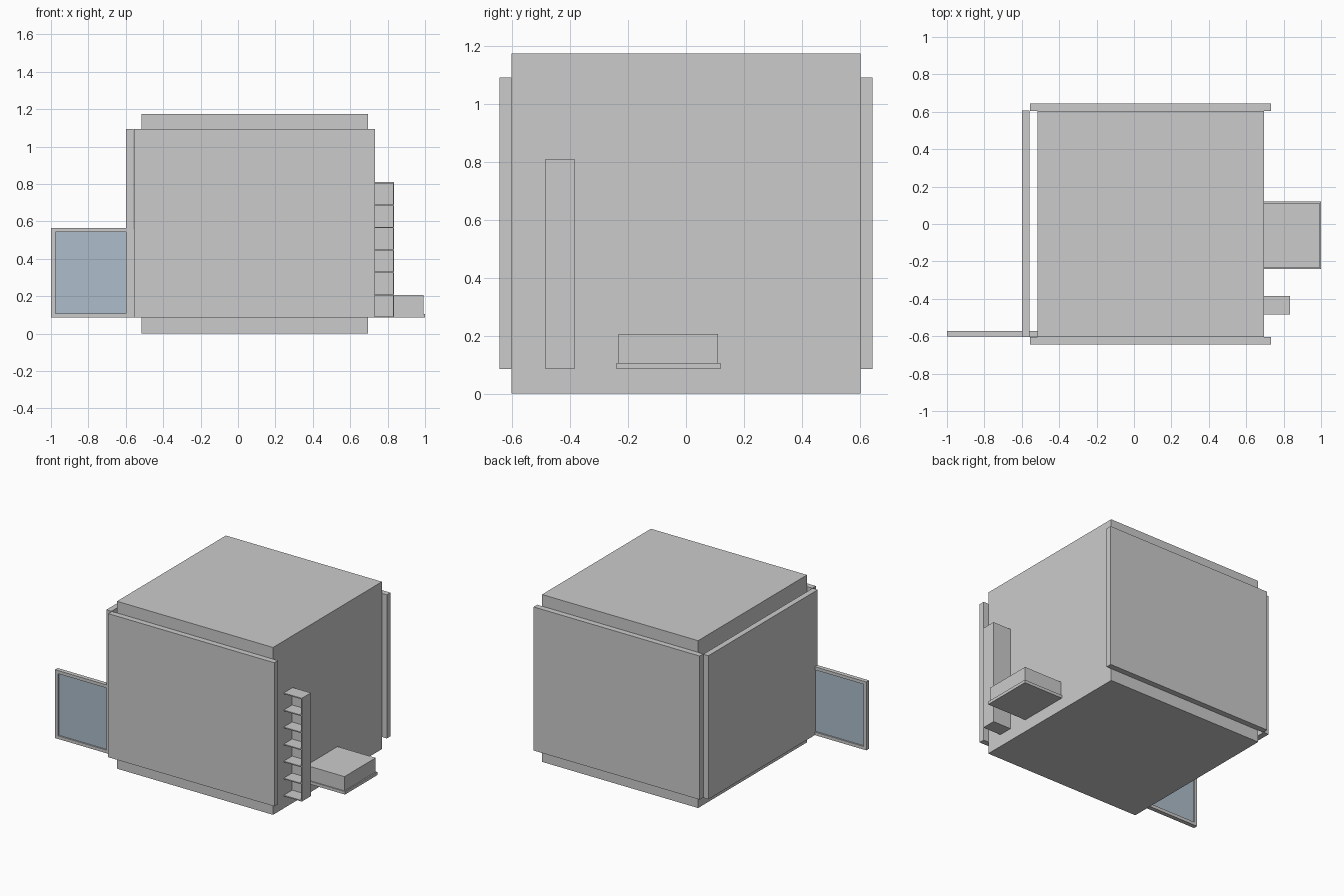
import bpy

if "Cube" in bpy.data.objects:
    bpy.data.objects.remove(bpy.data.objects["Cube"])


def material(name, rgb):
    m = bpy.data.materials.new(name)
    m.diffuse_color = (*rgb, 1)
    m.use_nodes = True
    m.node_tree.nodes["Principled BSDF"].inputs["Base Color"].default_value = m.diffuse_color
    return m


grey = material("light_grey", (0.6, 0.6, 0.6))
glass = material("blue_glass", (0.42, 0.51, 0.6))


def box(name, x, y, z, mat=grey):
    """Axis-aligned block from (min, max) pairs."""
    bpy.ops.mesh.primitive_cube_add(size=1, location=[sum(r) / 2 for r in (x, y, z)])
    ob = bpy.context.object
    ob.name = name
    ob.scale = [r[1] - r[0] for r in (x, y, z)]
    bpy.ops.object.transform_apply(location=False, rotation=False, scale=True)
    ob.data.materials.append(mat)
    return ob


# Main body and the panels standing around it
box("main_body", (-0.517, 0.695), (-0.604, 0.604), (0, 1.175))
box("front_panel", (-0.557, 0.733), (-0.644, -0.604), (0.085, 1.093))
box("back_panel", (-0.557, 0.733), (0.604, 0.644), (0.085, 1.093))
box("left_panel", (-0.6, -0.56), (-0.604, 0.608), (0.085, 1.093))

# Window leaf reaching out from the left side
wy = (-0.602, -0.572)
box("window_outer_stile", (-1.0, -0.977), wy, (0.085, 0.565))
box("window_inner_stile", (-0.56, -0.517), wy, (0.085, 0.565))
box("window_bottom_rail", (-0.977, -0.56), wy, (0.085, 0.107))
box("window_top_rail", (-0.977, -0.56), wy, (0.543, 0.565))
box("window_pane", (-0.977, -0.56), (-0.592, -0.582), (0.107, 0.543), glass)

# Narrow open-fronted shelf unit on the right side
box("shelf_side", (0.828, 0.835), (-0.485, -0.385), (0.085, 0.81))
box("shelf_back", (0.695, 0.828), (-0.392, -0.385), (0.085, 0.81))
for i in range(7):
    z = 0.085 + i * 0.1196
    box(f"shelf_board_{i + 1}", (0.695, 0.828), (-0.485, -0.392), (z, z + 0.0075))

# Low bench with a slightly wider base plate
box("bench_base", (0.695, 1.0), (-0.241, 0.119), (0.085, 0.106))
box("bench_cushion", (0.695, 0.991), (-0.234, 0.111), (0.106, 0.206))
